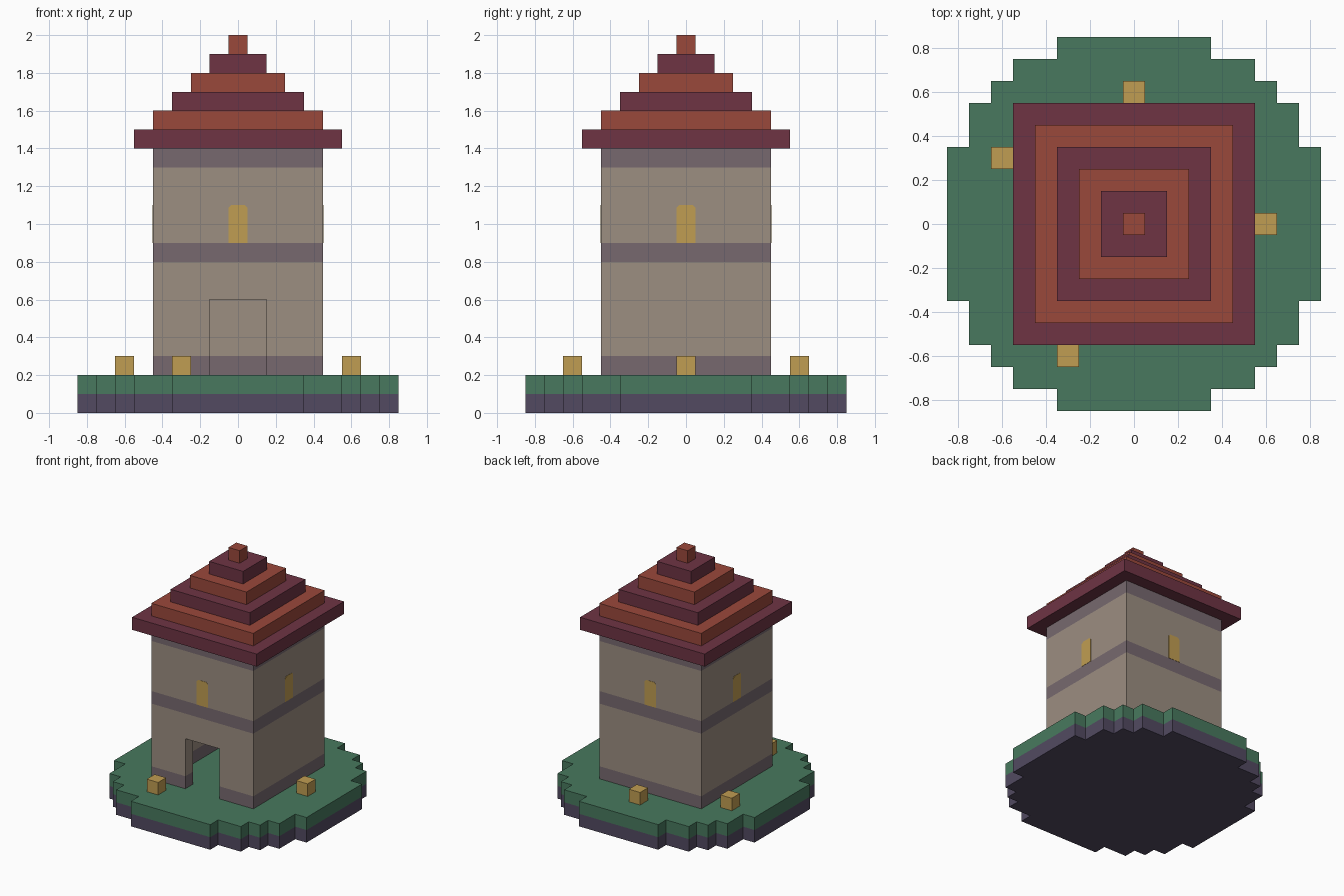
import bpy, bmesh, math
from mathutils import Matrix, Vector

if "Cube" in bpy.data.objects:
    bpy.data.objects.remove(bpy.data.objects["Cube"])

U = 0.1  # block size


def material(name, rgb):
    lin = [(c / 255 / 12.92) if c < 11 else ((c / 255 + 0.055) / 1.055) ** 2.4 for c in rgb]
    m = bpy.data.materials.new(name)
    m.use_nodes = True
    m.diffuse_color = (*lin, 1)
    m.node_tree.nodes["Principled BSDF"].inputs["Base Color"].default_value = (*lin, 1)
    return m


grass = material("grass green", (72, 121, 94))
earth = material("earth purple", (82, 74, 97))
stone = material("wall stone", (156, 142, 129))
trim = material("trim stone", (119, 105, 111))
maroon = material("roof maroon", (110, 52, 68))
rust = material("roof rust", (154, 72, 59))
gold = material("lamp gold", (192, 157, 82))


def finish(name, bm, mats):
    bmesh.ops.recalc_face_normals(bm, faces=bm.faces)
    mesh = bpy.data.meshes.new(name)
    bm.to_mesh(mesh)
    bm.free()
    for m in mats:
        mesh.materials.append(m)
    obj = bpy.data.objects.new(name, mesh)
    bpy.context.collection.objects.link(obj)
    return obj


def lift(bm, face, height):
    """Extrude a face straight up; return the new top face and the sides."""
    old = set(bm.faces)
    new = bmesh.ops.extrude_face_region(bm, geom=[face], use_keep_orig=True)["geom"]
    top = next(g for g in new if isinstance(g, bmesh.types.BMFace))
    bmesh.ops.translate(bm, verts=top.verts, vec=(0, 0, height))
    return top, [f for f in bm.faces if f not in old and f is not top]


# Island: stepped round outline, earth below and grass above
steps = [(8.5, 3.5), (7.5, 5.5), (6.5, 6.5), (5.5, 7.5), (3.5, 8.5)]
quarter = []
for i, (x, y) in enumerate(steps):
    if i:
        quarter.append((x, steps[i - 1][1]))
    quarter.append((x, y))
outline = []
for sx, sy in ((1, 1), (-1, 1), (-1, -1), (1, -1)):
    pts = quarter if sx * sy > 0 else quarter[::-1]
    outline += [(sx * x * U, sy * y * U) for x, y in pts]
bm = bmesh.new()
bottom = bm.faces.new([bm.verts.new((x, y, 0)) for x, y in outline])
mid, _ = lift(bm, bottom, U)
top, sides = lift(bm, mid, U)
bm.faces.remove(mid)
for f in sides + [top]:
    f.material_index = 1
finish("island", bm, [earth, grass])

# Tower: hollow block shell with trim bands and a doorway in the front
LOW, HIGH, R = 2, 14, 4


def solid(x, y, z):
    wall = max(abs(x), abs(y)) == R and LOW <= z < HIGH
    door = y == -R and abs(x) <= 1 and z < 6
    return wall and not door


bm = bmesh.new()
span = range(-R, R + 1)
for x, y, z in ((x, y, z) for x in span for y in span for z in range(LOW, HIGH)):
    if not solid(x, y, z):
        continue
    centre = Vector((x, y, z + 0.5))
    for axis in range(3):
        for s in (-1, 1):
            d = Vector((0, 0, 0))
            d[axis] = s
            if solid(x + d.x, y + d.y, z + d.z):
                continue
            u = Vector((d.y, d.z, d.x))
            v = d.cross(u)
            corners = [(-1, -1), (1, -1), (1, 1), (-1, 1)]
            f = bm.faces.new([bm.verts.new((centre + (d + a * u + b * v) / 2) * U)
                              for a, b in corners])
            f.material_index = int(z in (LOW, 8, HIGH - 1))
bmesh.ops.remove_doubles(bm, verts=bm.verts, dist=0.001)
bmesh.ops.dissolve_limit(bm, angle_limit=math.radians(1), verts=bm.verts,
                         edges=bm.edges, delimit={'MATERIAL'})
finish("tower_walls", bm, [stone, trim])

# Windows: thin glowing plates with clipped upper corners, one per side
for i, side in enumerate(("front", "left", "back", "right")):
    bm = bmesh.new()
    shape = [(-.05, .9), (.05, .9), (.05, 1.085), (.035, 1.1), (-.035, 1.1), (-.05, 1.085)]
    face = bm.faces.new([bm.verts.new((x, -0.449, z)) for x, z in shape])
    new = bmesh.ops.extrude_face_region(bm, geom=[face], use_keep_orig=True)["geom"]
    bmesh.ops.translate(bm, verts=[g for g in new if isinstance(g, bmesh.types.BMVert)],
                        vec=(0, -0.003, 0))
    bm.transform(Matrix.Rotation(i * math.pi / 2, 4, 'Z'))
    finish("window_" + side, bm, [gold])

# Roof: stepped pyramid with alternating tiers
bm = bmesh.new()
h = 5.5 * U
face = bm.faces.new([bm.verts.new((a * h, b * h, HIGH * U))
                     for a, b in ((-1, -1), (1, -1), (1, 1), (-1, 1))])
for tier in range(6):
    top, sides = lift(bm, face, U)
    if tier:
        bm.faces.remove(face)
    for f in sides + [top]:
        f.material_index = tier % 2
    if tier < 5:
        top.normal_update()
        ring = bmesh.ops.inset_region(bm, faces=[top], thickness=U, use_even_offset=True)
        for f in ring["faces"]:
            f.material_index = tier % 2
    face = top
finish("roof", bm, [maroon, rust])

# Lamps: small gold blocks on the grass
for name, x, y in (("front", -3, -6), ("left", 6, 0), ("back", 0, 6), ("right", -6, 3)):
    bm = bmesh.new()
    bmesh.ops.create_cube(bm, size=U, matrix=Matrix.Translation((x * U, y * U, 2.5 * U)))
    finish("lamp_" + name, bm, [gold])
